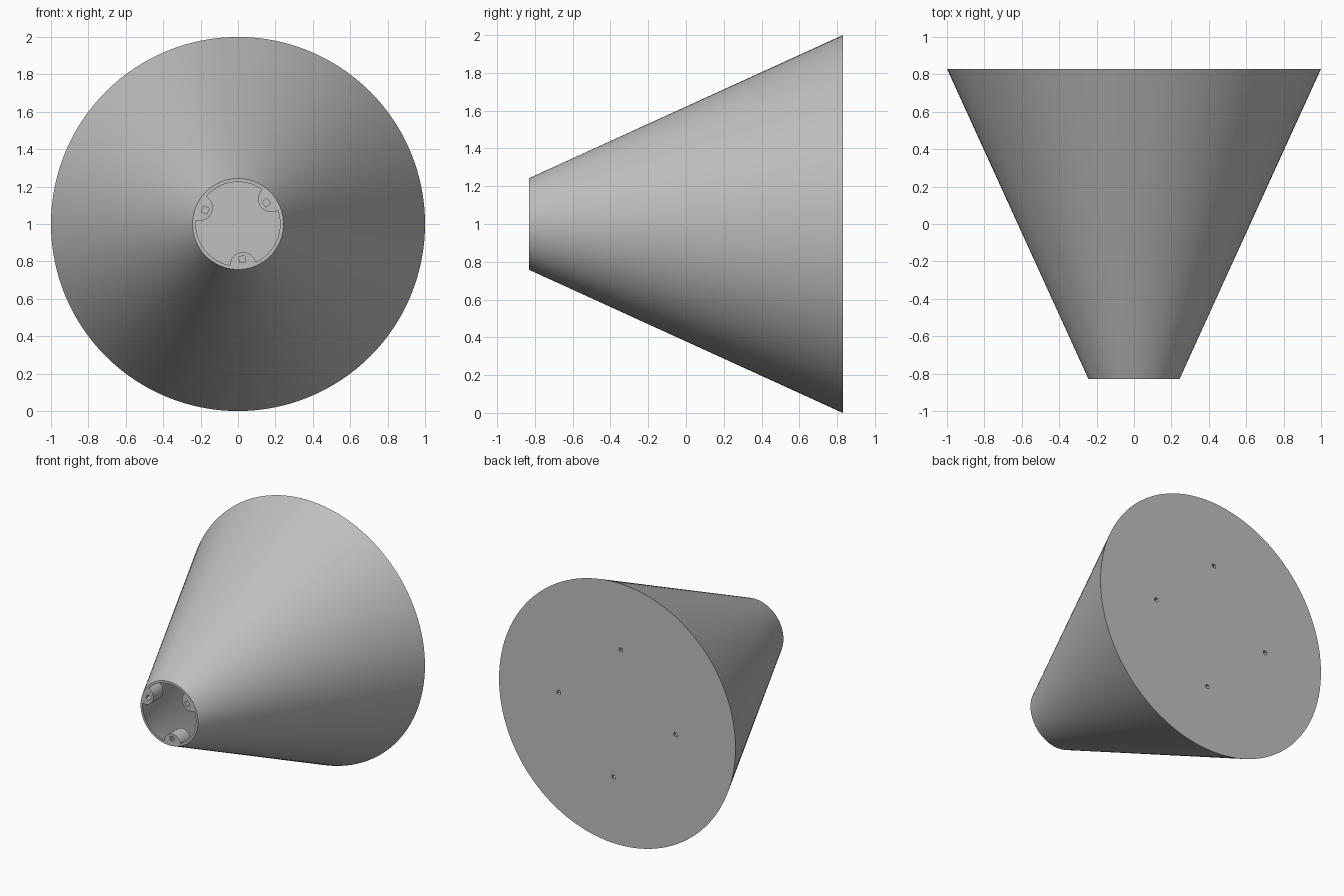
import bpy, bmesh, math
from mathutils import Matrix, Vector

if "Cube" in bpy.data.objects:
    bpy.data.objects.remove(bpy.data.objects["Cube"], do_unlink=True)

CENTRE = Vector((0, 0, 1))
FRONT, BACK = -0.83, 0.83
R_FRONT, R_BACK = 0.243, 1.0
WALL, PLATE = 0.018, 0.025
SLOPE = (R_BACK - R_FRONT) / (BACK - FRONT)

grey = bpy.data.materials.new("plain grey")
grey.use_nodes = True
colour = (0.53, 0.53, 0.53, 1)
grey.diffuse_color = colour
grey.node_tree.nodes["Principled BSDF"].inputs["Base Color"].default_value = colour


def inner_radius(y):
    return R_FRONT - WALL + SLOPE * (y - FRONT)


def finish(name, bm):
    bmesh.ops.recalc_face_normals(bm, faces=bm.faces)
    mesh = bpy.data.meshes.new(name)
    bm.to_mesh(mesh)
    bm.free()
    mesh.materials.append(grey)
    obj = bpy.data.objects.new(name, mesh)
    bpy.context.collection.objects.link(obj)
    return obj


def lathe(name, profile, steps=128):
    """Spin (radius, y) points around the horizontal axis."""
    bm = bmesh.new()
    verts = [bm.verts.new((r, y, 1)) for r, y in profile]
    edges = [bm.edges.new(pair) for pair in zip(verts, verts[1:])]
    bmesh.ops.spin(bm, geom=verts + edges, cent=CENTRE, axis=(0, 1, 0),
                   angle=math.tau, steps=steps)
    bmesh.ops.remove_doubles(bm, verts=bm.verts, dist=0.0001)
    return finish(name, bm)


def around(radius, degrees, y):
    """Place at a radius and angle about the axis, turned to face outward."""
    return (Matrix.Translation(CENTRE)
            @ Matrix.Rotation(-math.radians(degrees), 4, 'Y')
            @ Matrix.Translation((radius, y, 0)))


def block(name, size, depth, place):
    bm = bmesh.new()
    bmesh.ops.create_cube(bm, size=1, matrix=place @ Matrix.Diagonal((size, depth, size, 1)))
    return finish(name, bm)


def rod(name, radius, depth, place):
    bm = bmesh.new()
    bmesh.ops.create_cone(bm, cap_ends=True, segments=48, radius1=radius, radius2=radius,
                          depth=depth, matrix=place @ Matrix.Rotation(math.pi / 2, 4, 'X'))
    return finish(name, bm)


def boolean(target, tool, operation):
    mod = target.modifiers.new(operation.lower(), 'BOOLEAN')
    mod.operation, mod.object, mod.solver = operation, tool, 'EXACT'
    bpy.context.view_layer.objects.active = target
    bpy.ops.object.modifier_apply(modifier=mod.name)
    bpy.data.objects.remove(tool, do_unlink=True)


def smooth(obj):
    bpy.ops.object.select_all(action='DESELECT')
    obj.select_set(True)
    bpy.context.view_layer.objects.active = obj
    bpy.ops.object.shade_smooth_by_angle(angle=math.radians(30))


# Hollow conical shell, open at the narrow front, closed by a back plate
inside = BACK - PLATE
shell = lathe("conical_shell", [(0, BACK), (R_BACK, BACK), (R_FRONT, FRONT),
                                (R_FRONT - WALL, FRONT), (inner_radius(inside), inside),
                                (0, inside)])

# Four small square holes through the back plate
for i in range(4):
    boolean(shell, block("hole_cutter", 0.028, 0.1, around(0.495, 3.5 + 90 * i, BACK)),
            'DIFFERENCE')
smooth(shell)

# Three screw bosses inside the rim, trimmed to the inner wall, with square sockets
for i in range(3):
    angle = 37 + 120 * i
    boss = rod("rim_boss_%d" % (i + 1), 0.07, 0.24, around(0.222, angle, FRONT))
    end = FRONT + 0.3
    trim = lathe("trim_cone", [(0, FRONT), (inner_radius(FRONT), FRONT),
                               (inner_radius(end), end), (0, end)])
    boolean(boss, trim, 'INTERSECT')
    boolean(boss, block("socket_cutter", 0.033, 0.2, around(0.19, angle, FRONT)), 'DIFFERENCE')
    smooth(boss)
